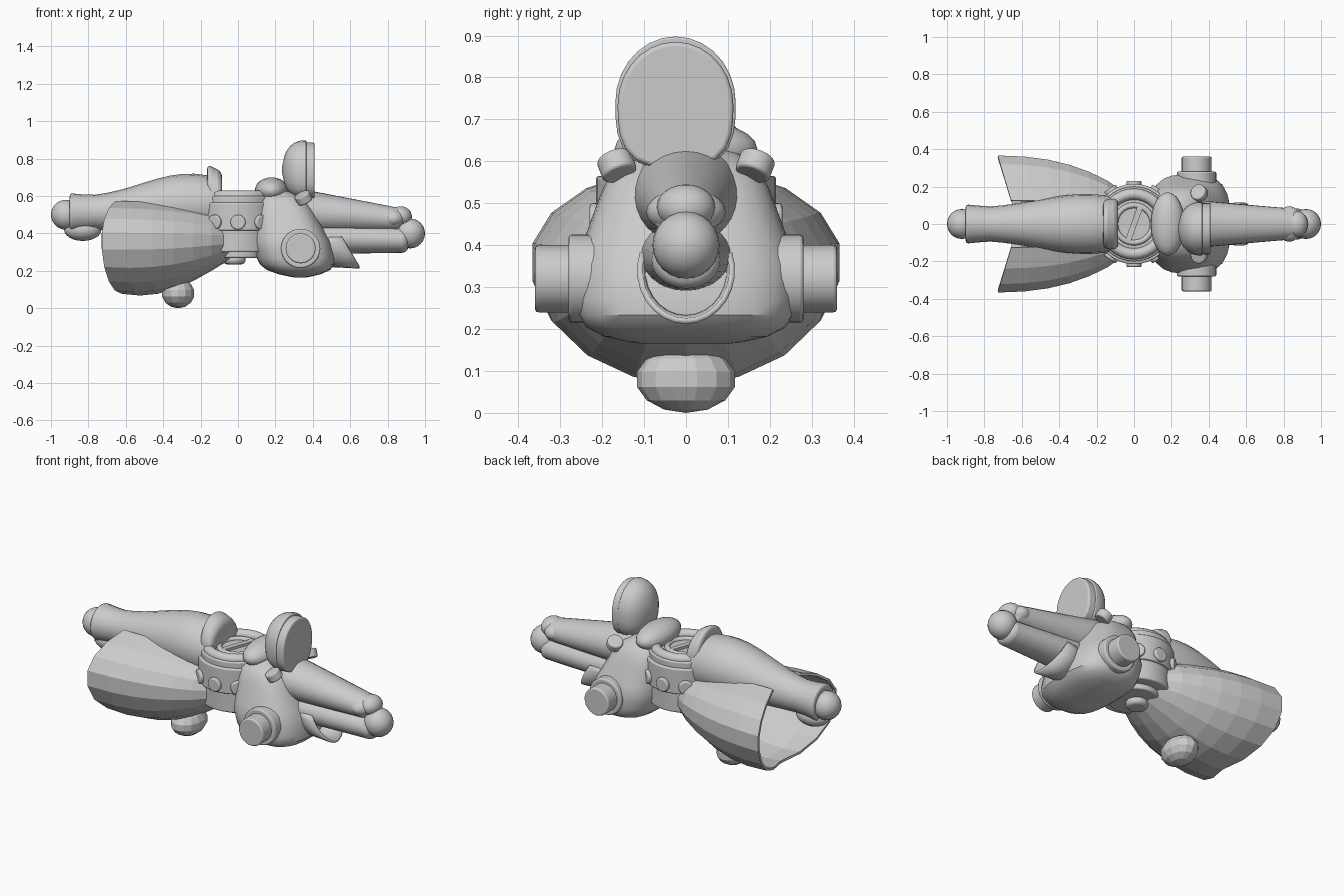
import bpy, bmesh
from math import sin, cos, pi, radians
from mathutils import Vector

if "Cube" in bpy.data.objects:
    bpy.data.objects.remove(bpy.data.objects["Cube"])

grey = bpy.data.materials.new("plain grey")
grey.use_nodes = True
grey.diffuse_color = (0.6, 0.6, 0.6, 1)
grey.node_tree.nodes["Principled BSDF"].inputs["Base Color"].default_value = grey.diffuse_color


def finish(name, bm, smooth=True, bevel=0.0):
    bmesh.ops.recalc_face_normals(bm, faces=bm.faces)
    mesh = bpy.data.meshes.new(name)
    bm.to_mesh(mesh)
    bm.free()
    mesh.materials.append(grey)
    obj = bpy.data.objects.new(name, mesh)
    bpy.context.collection.objects.link(obj)
    if smooth:
        bpy.ops.object.select_all(action="DESELECT")
        obj.select_set(True)
        bpy.context.view_layer.objects.active = obj
        bpy.ops.object.shade_smooth_by_angle(angle=radians(35))
    if bevel:
        modifier = obj.modifiers.new("rounded edges", "BEVEL")
        modifier.width = bevel
        modifier.segments = 3
    return obj


def skin(rings, closed):
    """Join matching rings of points with faces."""
    bm = bmesh.new()
    rows = [[bm.verts.new(point) for point in ring] for ring in rings]
    count = len(rows[0])
    for lower, upper in zip(rows, rows[1:]):
        for i in range(count if closed else count - 1):
            j = (i + 1) % count
            bm.faces.new((lower[i], lower[j], upper[j], upper[i]))
    if closed:
        bm.faces.new(rows[0])
        bm.faces.new(rows[-1])
    return bm


def oval(angle):
    return cos(angle), sin(angle)


def egg(angle):
    """Round above, squarer below."""
    c, s = oval(angle)
    reach = (abs(c) ** 3 + abs(s) ** 3) ** (-1 / 3) if s < 0 else 1
    return c * reach, s * reach


def loft(name, rule, steps, sides=20, bevel=0.0, outline=oval):
    """The rule turns a fraction into a centre and the two half-sizes across x."""
    rings = []
    for step in range(steps + 1):
        center, width, height = rule(step / steps)
        points = [outline(2 * pi * i / sides) for i in range(sides)]
        rings.append([Vector(center) + Vector((0, width * u, height * v)) for u, v in points])
    return finish(name, skin(rings, True), bevel=bevel)


def taper(name, start, end, start_size, end_size, bevel, outline=oval):
    def rule(t):
        size = Vector(start_size).lerp(Vector(end_size), t)
        return Vector(start).lerp(Vector(end), t), size.x, size.y
    return loft(name, rule, 1, sides=28, bevel=bevel, outline=outline)


def ellipsoid(name, center, radii, segments=24, smooth=True):
    bm = bmesh.new()
    bmesh.ops.create_uvsphere(bm, u_segments=segments, v_segments=segments // 2, radius=1)
    bmesh.ops.scale(bm, vec=radii, verts=bm.verts)
    bmesh.ops.translate(bm, vec=center, verts=bm.verts)
    return finish(name, bm, smooth)


def disc(name, center, direction, radius, depth, bevel=0.008):
    bm = bmesh.new()
    bmesh.ops.create_cone(bm, cap_ends=True, segments=32, radius1=radius, radius2=radius, depth=depth)
    turn = Vector((0, 0, 1)).rotation_difference(Vector(direction))
    bmesh.ops.rotate(bm, matrix=turn.to_matrix(), verts=bm.verts)
    bmesh.ops.translate(bm, vec=center, verts=bm.verts)
    return finish(name, bm, bevel=bevel)


def ring(name, height, radius, thickness):
    bpy.ops.mesh.primitive_torus_add(location=(0, 0, height), major_radius=radius, minor_radius=thickness,
                                     major_segments=32, minor_segments=10)
    obj = bpy.context.object
    obj.name = name
    obj.data.materials.append(grey)
    bpy.ops.object.shade_smooth()


def sheet(name, rule, steps, smooth):
    """Open curved plate: the rule takes a fraction along and one from -1 to 1 across."""
    half = 8
    rows = [[rule(step / steps, i / half) for i in range(-half, half + 1)] for step in range(steps + 1)]
    obj = finish(name, skin(rows, False), smooth)
    modifier = obj.modifiers.new("thickness", "SOLIDIFY")
    modifier.thickness = 0.014
    modifier.offset = 0


# Rear limb flared at the tip and swelling toward the waist, with ball and pad
def rear_limb(t):
    swell = 0.5 - 0.5 * cos(1.3 * pi * t ** 1.2)
    radius = 0.09 + 0.07 * swell + 0.015 * max(0, 1 - 6 * t)
    return (0.8 * t - 0.9, 0, 0.51 + 0.05 * swell), radius, radius


loft("rear_limb", rear_limb, 12, bevel=0.015)
ellipsoid("rear_ball", (-0.92, 0, 0.5), (0.08, 0.08, 0.08))
ellipsoid("rear_lower_pad", (-0.83, 0, 0.42), (0.1, 0.07, 0.06))


# Flared shell wrapped under and around the rear limb, with a small foot
def flared_shell(t, across):
    angle = radians(160) * across
    grow = sin(pi / 2 * t) ** 0.8
    width = 0.16 + 0.205 * grow
    if cos(angle) > 0:
        drop = 0.1 + 0.19 * sin(0.6 * pi * t)
    else:
        drop = 0.12 + 0.095 * grow
    x = -0.05 - 0.57 * t - 0.11 * sin(abs(angle)) * t ** 3
    return x, width * sin(angle), 0.365 - drop * cos(angle)


sheet("flared_shell", flared_shell, 6, smooth=False)
ellipsoid("shell_foot", (-0.32, 0, 0.08), (0.09, 0.12, 0.08), segments=14, smooth=False)

# Waist drum with band, rims, dial, rivets and lower knob
up = (0, 0, 1)
disc("waist_drum", (0, 0, 0.45), up, 0.2, 0.3)
disc("waist_band", (0, 0, 0.49), up, 0.215, 0.15)
disc("waist_hem", (0, 0, 0.3), up, 0.14, 0.06)
disc("lower_knob", (-0.02, 0, 0.26), up, 0.06, 0.05, bevel=0.02)
ring("waist_rim", 0.6, 0.16, 0.03)
ring("dial_rim", 0.6, 0.1, 0.015)
bm = bmesh.new()
bmesh.ops.create_cube(bm, size=0.2)
bmesh.ops.scale(bm, vec=(0.15, 1, 0.15), verts=bm.verts)
dial = finish("dial_bar", bm)
dial.location.z = 0.6
dial.rotation_euler.z = radians(-20)
for side in (-1, 1):
    for degrees in (-35, 0, 35):
        outward = Vector((sin(radians(degrees)), side * cos(radians(degrees)), 0))
        disc("drum_rivet", outward * 0.21 + Vector((0, 0, 0.46)), outward, 0.04, 0.04)
taper("rear_collar", (-0.165, 0, 0.63), (-0.085, 0, 0.59), (0.13, 0.14), (0.14, 0.14), bevel=0.025)


# Barrel-shaped hub: squarish level rings that narrow toward the top
def hub_ring(step, steps=16, sides=32, power=3.0):
    t = 0.5 - 0.49 * cos(pi * step / steps)
    narrow = 1 - 0.65 * max(0, t - 0.4)
    rounding = 1 - (2 * t - 1) ** 8
    points = []
    for i in range(sides):
        c, s = oval(2 * pi * i / sides)
        reach = narrow * (abs(c) ** power + abs(s) ** power) ** (-1 / power)
        points.append((0.335 - 0.12 * t + 0.21 * rounding * reach * c,
                       0.265 * rounding ** 0.5 * reach * s, 0.16 + 0.48 * t))
    return points


finish("hub", skin([hub_ring(step) for step in range(17)], True))
for side in (-1, 1):
    outward = (0, side, 0)
    disc("boss_collar", (0.335, side * 0.24, 0.32), outward, 0.105, 0.08)
    disc("side_boss", (0.335, side * 0.3, 0.32), outward, 0.08, 0.12)
    disc("shoulder_peg", (0.35, side * 0.165, 0.59), (-0.4, side * 0.3, 0.8), 0.043, 0.05)


# Upright pod: domed back and flat front disc
def pod_dome(t):
    scale = (1.01 - (1 - t) ** 2.5) ** 0.5
    return (0.235 + 0.13 * t, -0.025, 0.74), 0.143 * scale, 0.157 * scale


ellipsoid("pod_mount", (0.18, 0, 0.63), (0.09, 0.17, 0.07))
loft("pod_dome", pod_dome, 8, sides=28, bevel=0.005, outline=egg)
taper("pod_face", (0.355, -0.025, 0.735), (0.41, -0.025, 0.735), (0.138, 0.15), (0.138, 0.15),
      bevel=0.01, outline=egg)

# Forward limb: two stacked tubes, cuff, knuckle and ball tip
taper("front_upper_tube", (0.3, 0, 0.52), (0.87, 0, 0.475), (0.13, 0.125), (0.08, 0.06), bevel=0.02)
taper("front_lower_tube", (0.42, 0, 0.375), (0.91, 0, 0.365), (0.11, 0.085), (0.08, 0.068), bevel=0.03)
ellipsoid("front_cuff", (0.83, 0, 0.48), (0.07, 0.095, 0.055))
ellipsoid("front_knuckle", (0.87, 0, 0.49), (0.06, 0.07, 0.055))
ellipsoid("front_ball", (0.92, 0, 0.4), (0.08, 0.08, 0.08))


# Curved guard under the forward limb, longest at the bottom
def guard(t, across):
    angle = across * radians(110)
    radius = 0.1 + 0.01 * t
    return (0.44 + (0.14 + 0.07 * cos(angle)) * t, radius * sin(angle),
            0.34 - 1.1 * radius * cos(angle))


sheet("front_guard", guard, 2, smooth=True)
